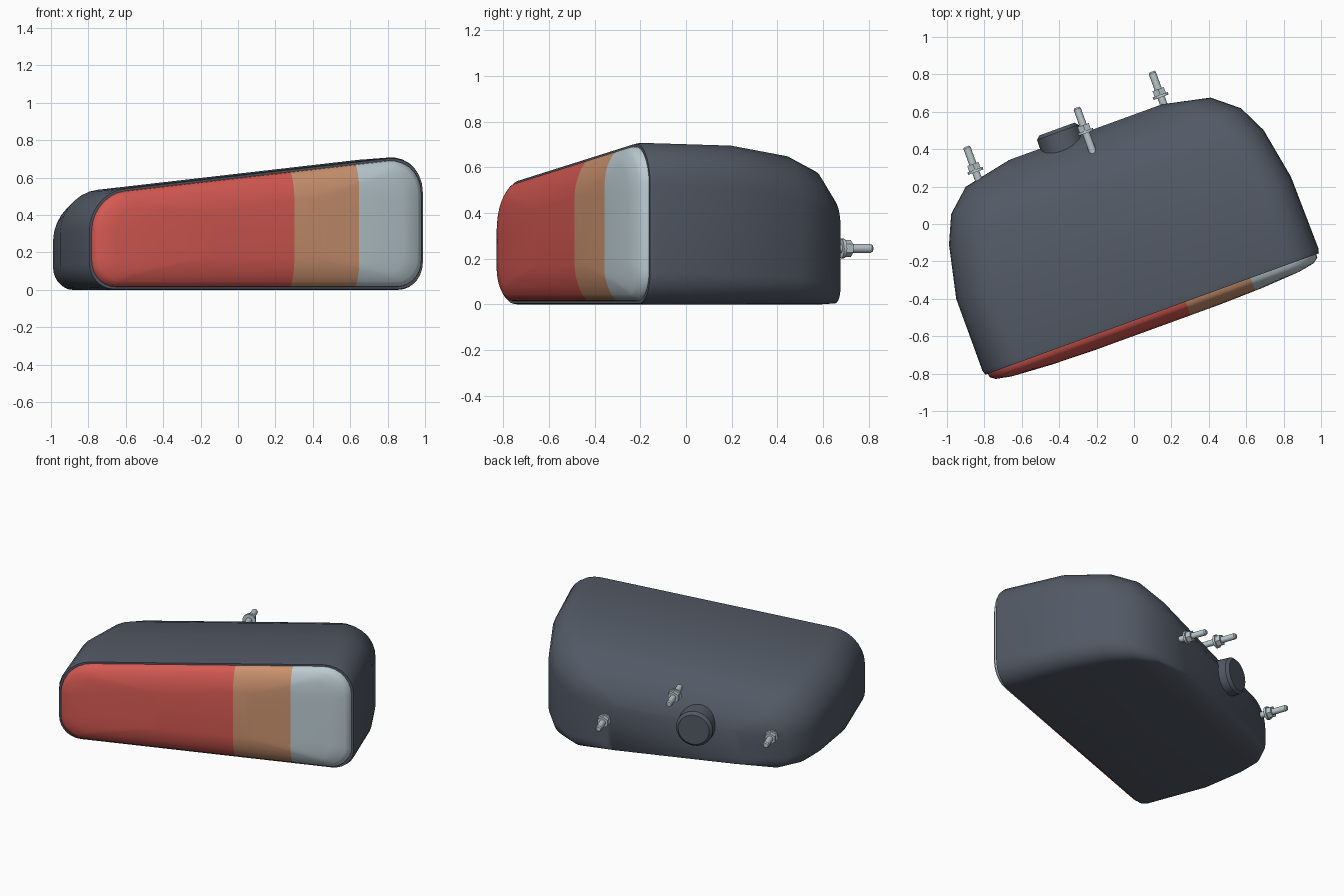
import bpy
import bmesh
import math
from mathutils import Vector, Matrix

if "Cube" in bpy.data.objects:
    bpy.data.objects.remove(bpy.data.objects["Cube"])

TURN = math.radians(20)   # the lamp is swept back from the front plane
SLOPE = 0.108             # rise of the top edge along the lamp


def material(name, rgb):
    m = bpy.data.materials.new(name)
    m.use_nodes = True
    m.diffuse_color = (*rgb, 1)
    m.node_tree.nodes["Principled BSDF"].inputs["Base Color"].default_value = (*rgb, 1)
    return m


housing_grey = material("housing_grey", (0.085, 0.1, 0.13))
lens_red = material("lens_red", (0.67, 0.1, 0.085))
lens_amber = material("lens_amber", (0.6, 0.29, 0.16))
lens_clear = material("lens_clear", (0.5, 0.6, 0.64))
steel = material("steel", (0.5, 0.58, 0.62))


def finish(bm, name, mats, angle):
    bmesh.ops.recalc_face_normals(bm, faces=bm.faces[:])
    mesh = bpy.data.meshes.new(name)
    bm.to_mesh(mesh)
    bm.free()
    ob = bpy.data.objects.new(name, mesh)
    bpy.context.collection.objects.link(ob)
    for m in mats:
        mesh.materials.append(m)
    ob.rotation_euler.z = TURN
    bpy.ops.object.select_all(action="DESELECT")
    bpy.context.view_layer.objects.active = ob
    ob.select_set(True)
    bpy.ops.object.shade_smooth_by_angle(angle=math.radians(angle))
    return ob


def section(depth, left, right, bottom, drop, r_top, r_bottom, steps=7):
    """Rounded four-sided outline with a sloping top, at one depth."""
    def top(u):
        return 0.633 + SLOPE * u - drop
    corners = [Vector((left, depth, bottom)), Vector((right, depth, bottom)),
               Vector((right, depth, top(right))), Vector((left, depth, top(left)))]
    points = []
    for i, c in enumerate(corners):
        before = (corners[i - 1] - c).normalized()
        after = (corners[(i + 1) % 4] - c).normalized()
        r = r_bottom if i < 2 else r_top
        for k in range(steps + 1):
            t = math.pi / 2 * k / steps
            points.append(c + before * r * (1 - math.sin(t)) + after * r * (1 - math.cos(t)))
    return points


def loft(sections):
    bm = bmesh.new()
    rings = [[bm.verts.new(p) for p in s] for s in sections]
    for a, b in zip(rings, rings[1:]):
        for i in range(len(a)):
            j = (i + 1) % len(a)
            bm.faces.new((a[i], a[j], b[j], b[i]))
    bm.faces.new(rings[0])
    bm.faces.new(rings[-1])
    return bm


# Housing: outlines shrinking toward the back
housing = loft([section(*s) for s in (
    (-0.485, -1.022, 0.875, 0.004, 0.004, 0.2, 0.14),
    (-0.46, -1.03, 0.882, 0, 0, 0.2, 0.14),
    (-0.05, -1.03, 0.875, 0, 0.01, 0.21, 0.13),
    (0.235, -0.967, 0.823, 0, 0.05, 0.22, 0.12),
    (0.385, -0.9, 0.75, 0, 0.11, 0.2, 0.1),
    (0.495, -0.777, 0.616, 0.005, 0.22, 0.14, 0.07),
    (0.55, -0.51, 0.36, 0.025, 0.33, 0.08, 0.05))])
finish(housing, "housing", [housing_grey], 50)

# Lens: shallow bulge, cut into three coloured parts
CUTS = (0.117, 0.487)
lens = loft([section(v, -1.022 + du, 0.875 - du, 0.004 + dz, 0.004 + dz, r, r * 0.72)
             for v, du, dz, r in (
                 (-0.475, 0.012, 0.01, 0.195), (-0.505, 0.016, 0.014, 0.19),
                 (-0.526, 0.045, 0.04, 0.17), (-0.542, 0.13, 0.075, 0.15),
                 (-0.556, 0.35, 0.12, 0.13), (-0.562, 0.6, 0.17, 0.1))])
for u in CUTS:
    bmesh.ops.bisect_plane(lens, geom=lens.verts[:] + lens.edges[:] + lens.faces[:],
                           plane_co=(u, 0, 0), plane_no=(1, 0, 0))
for f in lens.faces:
    f.material_index = sum(f.calc_center_median().x > u for u in CUTS)
finish(lens, "lens", [lens_red, lens_amber, lens_clear], 50)


def add_turned(bm, u, z, start, end, r1, r2, sides):
    """Cylinder or cone lying along the depth axis."""
    place = Matrix.Translation((u, (start + end) / 2, z)) @ Matrix.Rotation(-math.pi / 2, 4, "X")
    bmesh.ops.create_cone(bm, cap_ends=True, segments=sides, radius1=r1, radius2=r2,
                          depth=end - start, matrix=place)


# Cable plug on the back
plug = bmesh.new()
add_turned(plug, -0.215, 0.26, 0.48, 0.6, 0.122, 0.118, 32)
add_turned(plug, -0.215, 0.26, 0.6, 0.618, 0.118, 0.1, 32)
finish(plug, "cable_plug", [housing_grey], 30)

# Mounting studs, each with a washer and a hexagonal nut
for name, u, z, tip in (("left", 0.368, 0.245, 0.733),
                        ("middle", -0.075, 0.45, 0.69),
                        ("right", -0.7, 0.245, 0.696)):
    stud = bmesh.new()
    add_turned(stud, u, z, 0.42, tip - 0.008, 0.02, 0.02, 16)
    add_turned(stud, u, z, tip - 0.008, tip, 0.02, 0.014, 16)
    finish(stud, name + "_stud", [steel], 30)
    nut = bmesh.new()
    add_turned(nut, u, z, tip - 0.146, tip - 0.132, 0.043, 0.043, 20)
    add_turned(nut, u, z, tip - 0.132, tip - 0.1, 0.037, 0.037, 6)
    finish(nut, name + "_nut", [steel], 30)
